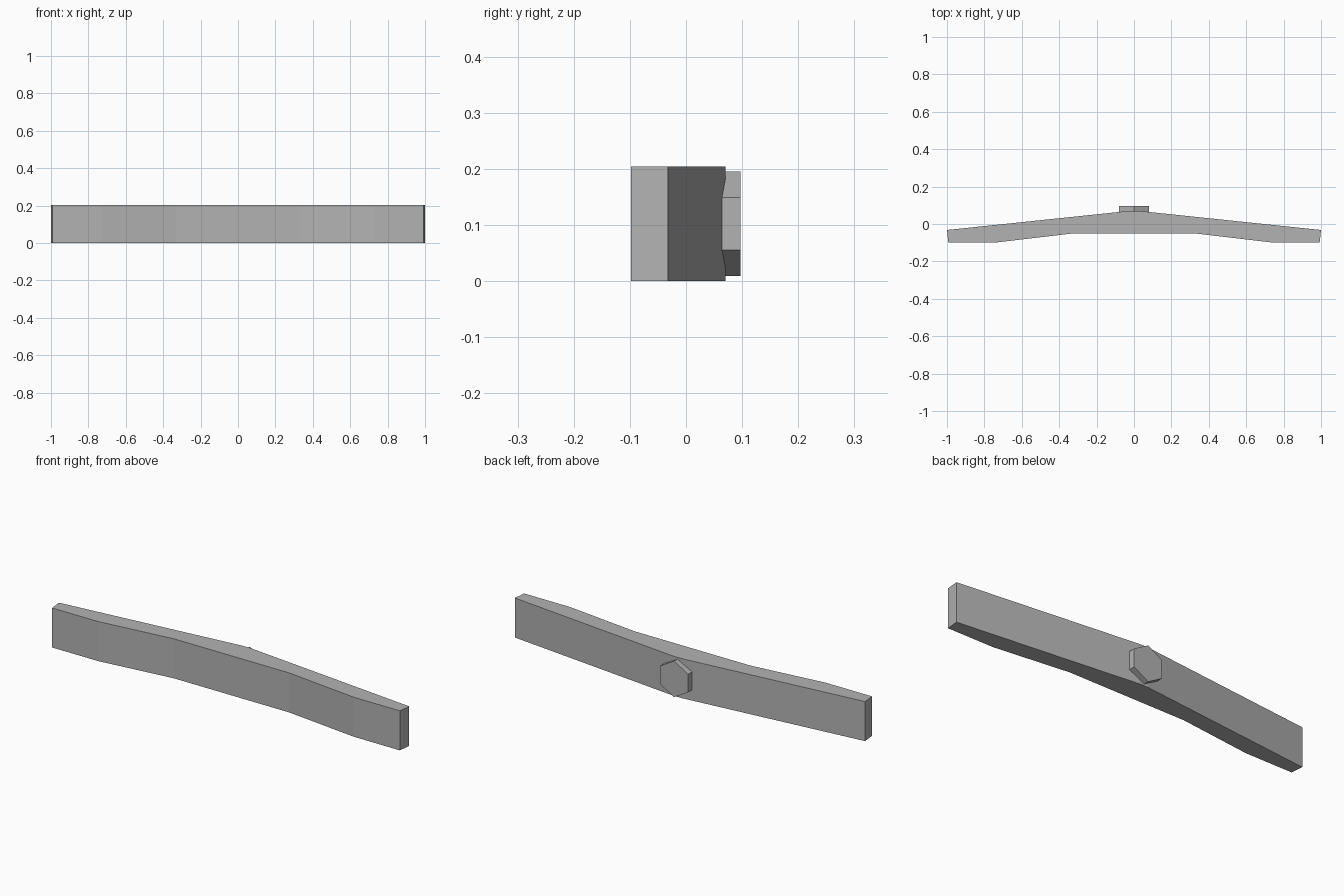
import bpy
import math

default = bpy.data.objects.get("Cube")
if default:
    bpy.data.objects.remove(default, do_unlink=True)

HEIGHT = 0.204
MID_Z = HEIGHT / 2

steel = bpy.data.materials.new("grey")
steel.use_nodes = True
GREY = (0.45, 0.45, 0.45, 1)
steel.diffuse_color = GREY
steel.node_tree.nodes["Principled BSDF"].inputs["Base Color"].default_value = GREY


def prism(name, base, offset):
    """Extrude a planar outline by an offset vector."""
    n = len(base)
    verts = base + [tuple(p + o for p, o in zip(v, offset)) for v in base]
    faces = [tuple(reversed(range(n))), tuple(range(n, 2 * n))]
    faces += [(i, (i + 1) % n, n + (i + 1) % n, n + i) for i in range(n)]
    mesh = bpy.data.meshes.new(name)
    mesh.from_pydata(verts, [], faces)
    mesh.materials.append(steel)
    obj = bpy.data.objects.new(name, mesh)
    bpy.context.collection.objects.link(obj)
    return obj


def boss_prism(name, sides, radius, y0, y1):
    """Regular prism along y, one corner pointing up."""
    ring = []
    for i in range(sides):
        a = math.tau * i / sides
        ring.append((radius * math.sin(a), y0, MID_Z + radius * math.cos(a)))
    return prism(name, ring[::-1], (0, y1 - y0, 0))


def combine(target, tool, operation):
    """Apply a boolean and discard the tool."""
    tool.hide_render = True
    mod = target.modifiers.new(operation, "BOOLEAN")
    mod.operation = operation
    mod.solver = "EXACT"
    mod.object = tool
    bpy.context.view_layer.objects.active = target
    bpy.ops.object.modifier_apply(modifier=mod.name)
    bpy.data.objects.remove(tool, do_unlink=True)


# Bent bar: half of the plan outline, front to back, mirrored
half = [(0.33, -0.051), (0.73, -0.098), (0.993, -0.098), (1.0, -0.032), (0.026, 0.07)]
outline = half + [(-x, y) for x, y in reversed(half)]
bar = prism("bent_bar", [(x, y, 0) for x, y in outline], (0, 0, HEIGHT))

# Hexagonal collar on the back, with its socket and the bolt hole
combine(bar, boss_prism("collar", 6, 0.093, 0.03, 0.097), "UNION")
combine(bar, boss_prism("socket", 6, 0.071, 0.04, 0.2), "DIFFERENCE")
combine(bar, boss_prism("bolt_hole", 48, 0.04, -0.2, 0.2), "DIFFERENCE")

# Smooth bore, crisp edges elsewhere
bpy.ops.object.select_all(action="DESELECT")
bar.select_set(True)
bpy.context.view_layer.objects.active = bar
bpy.ops.object.shade_smooth_by_angle(angle=math.radians(5.5))
